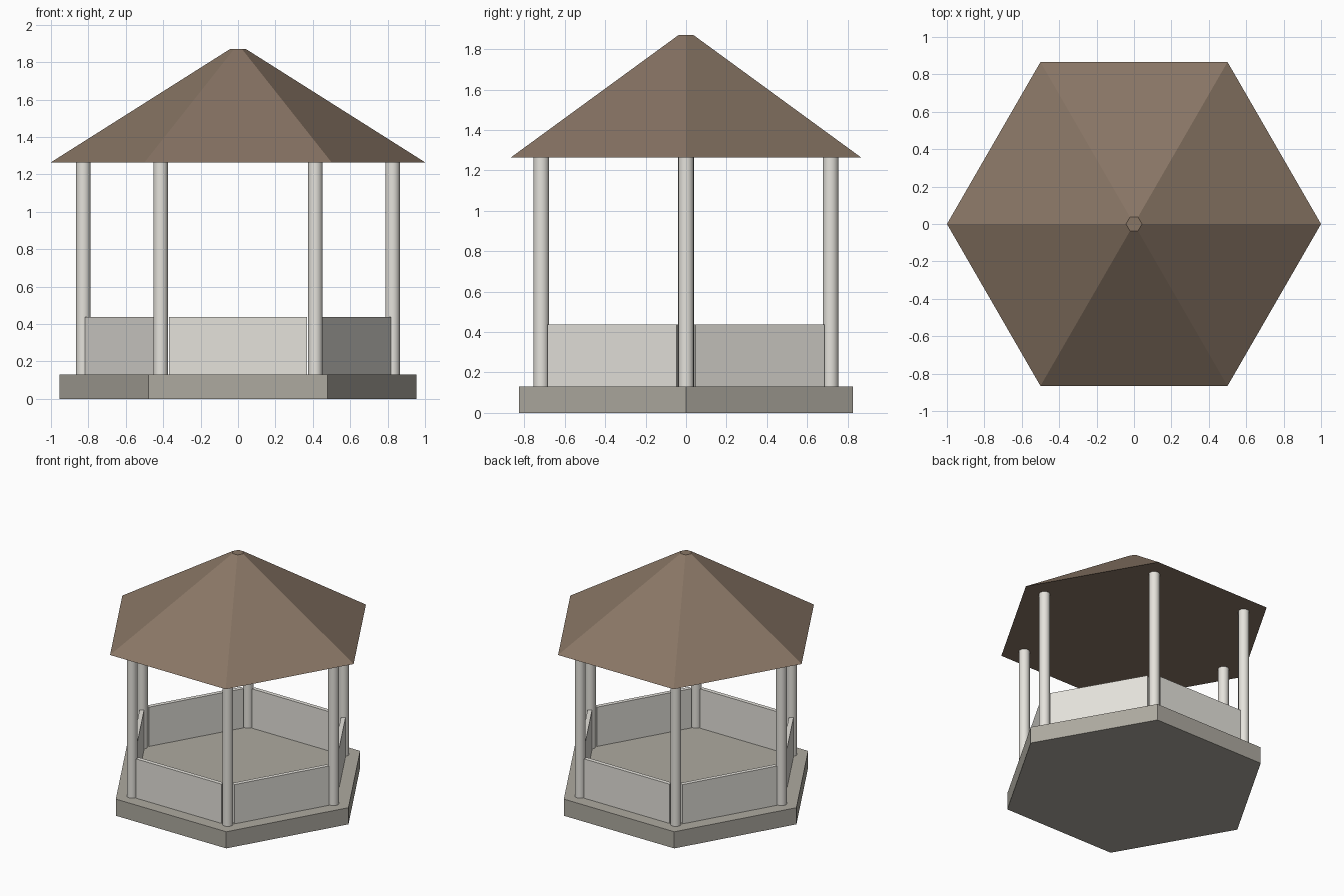
import bpy
from math import radians, cos, sin, pi

if "Cube" in bpy.data.objects:
    bpy.data.objects.remove(bpy.data.objects["Cube"])


def material(name, rgb):
    m = bpy.data.materials.new(name)
    m.diffuse_color = (*rgb, 1)
    m.use_nodes = True
    m.node_tree.nodes["Principled BSDF"].inputs["Base Color"].default_value = m.diffuse_color
    return m


STONE = material("stone", (0.42, 0.40, 0.35))
PAINT = material("pale_paint", (0.78, 0.76, 0.71))
ROOF = material("brown_shingle", (0.25, 0.18, 0.13))


def finish(name, mat):
    ob = bpy.context.object
    ob.name = ob.data.name = name
    ob.data.materials.append(mat)
    return ob


def hex_solid(name, r_bottom, r_top, z0, z1, mat):
    # hexagon with corners on the x axis
    bpy.ops.mesh.primitive_cone_add(vertices=6, radius1=r_bottom, radius2=r_top,
                                    depth=z1 - z0, location=(0, 0, (z0 + z1) / 2),
                                    rotation=(0, 0, radians(30)))
    bpy.ops.object.transform_apply(location=False, rotation=True, scale=False)
    return finish(name, mat)


FLOOR, EAVES, RING = 0.13, 1.265, 0.827

# Platform and roof
hex_solid("platform", 0.955, 0.955, 0, FLOOR, STONE)
hex_solid("roof", 1.0, 0.043, EAVES, 1.87, ROOF)

for i in range(6):
    # Post at each corner
    a = i * pi / 3
    bpy.ops.mesh.primitive_cylinder_add(vertices=16, radius=0.039, depth=EAVES - FLOOR,
                                        location=(RING * cos(a), RING * sin(a), (FLOOR + EAVES) / 2))
    bpy.ops.object.shade_smooth_by_angle(angle=radians(40))
    finish(f"post_{i + 1}", PAINT)

    # Low wall panel between posts
    b = a + pi / 6
    apothem = RING * cos(pi / 6)
    top = 0.437
    bpy.ops.mesh.primitive_cube_add(size=1, location=(apothem * cos(b), apothem * sin(b), (FLOOR + top) / 2),
                                    rotation=(0, 0, b))
    bpy.context.object.scale = (0.032, 0.737, top - FLOOR)
    bpy.ops.object.transform_apply(location=False, rotation=False, scale=True)
    finish(f"railing_panel_{i + 1}", PAINT)
